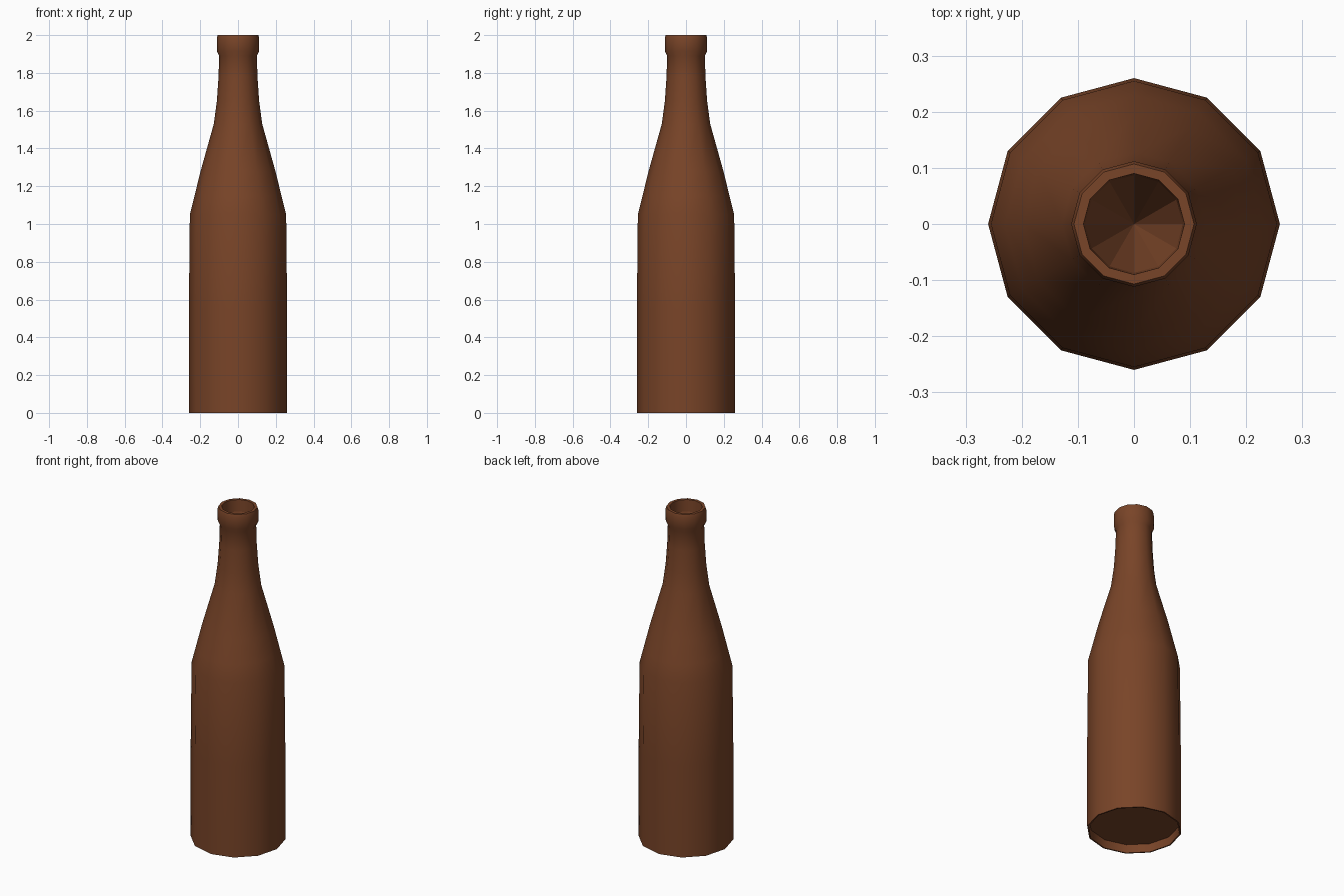
import bpy, bmesh, math

if "Cube" in bpy.data.objects:
    bpy.data.objects.remove(bpy.data.objects["Cube"])

SIDES = 12

glass = bpy.data.materials.new("brown_glass")
glass.diffuse_color = (0.19, 0.058, 0.021, 1.0)
glass.use_nodes = True
glass.node_tree.nodes["Principled BSDF"].inputs["Base Color"].default_value = glass.diffuse_color

# Profile (radius, z): recessed base, body, shoulder, neck, lip, inner mouth
profile = [
    (0.25, 0.05), (0.252, 0.0), (0.26, 0.0), (0.26, 0.55), (0.255, 1.05),
    (0.23, 1.15), (0.198, 1.28), (0.128, 1.53), (0.112, 1.65), (0.103, 1.78),
    (0.10, 1.89), (0.112, 1.915), (0.112, 1.985), (0.107, 2.0),
    (0.09, 2.0), (0.087, 1.93),
]
APEX_Z = 1.65  # bottom of the hollow inside the neck

bm = bmesh.new()
rings = []
for r, z in profile:
    rings.append([bm.verts.new((r * math.cos(2 * math.pi * i / SIDES),
                                r * math.sin(2 * math.pi * i / SIDES), z))
                  for i in range(SIDES)])

# Walls between neighbouring rings
for low, high in zip(rings, rings[1:]):
    for i in range(SIDES):
        j = (i + 1) % SIDES
        bm.faces.new((low[i], low[j], high[j], high[i]))

# Flat recessed base and pointed hollow in the neck
bm.faces.new(list(reversed(rings[0])))
apex = bm.verts.new((0, 0, APEX_Z))
hollow = []
for i in range(SIDES):
    hollow.append(bm.faces.new((rings[-1][i], rings[-1][(i + 1) % SIDES], apex)))
bmesh.ops.recalc_face_normals(bm, faces=bm.faces[:])

mesh = bpy.data.meshes.new("bottle")
hollow_ids = set()
bm.faces.index_update()
hollow_ids = {f.index for f in hollow}
bm.to_mesh(mesh)
bm.free()
mesh.materials.append(glass)

bottle = bpy.data.objects.new("bottle", mesh)
bpy.context.collection.objects.link(bottle)
bpy.context.view_layer.objects.active = bottle
bottle.select_set(True)
bpy.ops.object.shade_smooth_by_angle(angle=math.radians(40))

# The hollow keeps flat facets
for p in mesh.polygons:
    if p.index in hollow_ids:
        p.use_smooth = False
